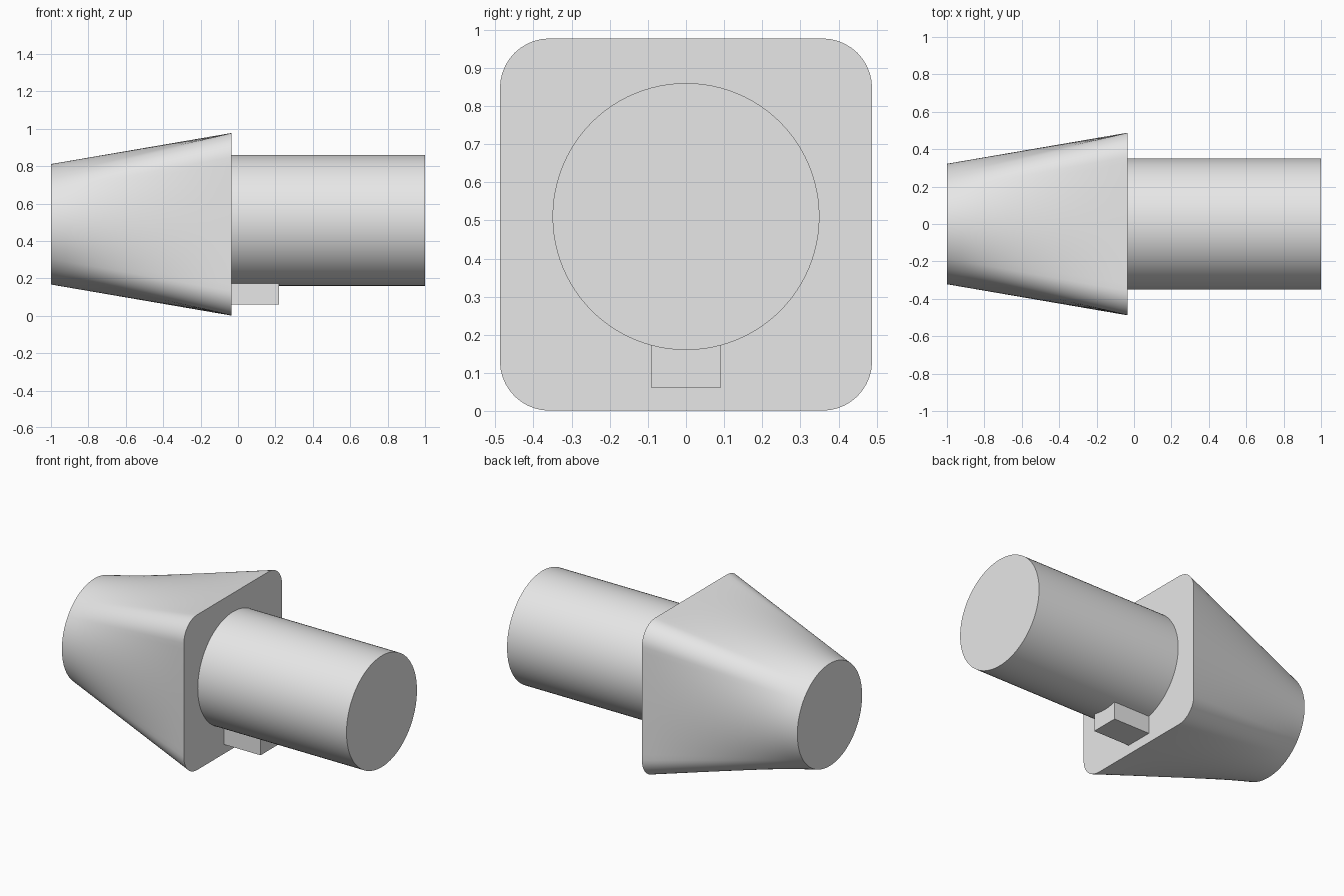
import bpy, bmesh, math

if "Cube" in bpy.data.objects:
    bpy.data.objects.remove(bpy.data.objects["Cube"])

grey = bpy.data.materials.new("light_grey")
grey.diffuse_color = (0.8, 0.8, 0.8, 1)
grey.use_nodes = True
grey.node_tree.nodes["Principled BSDF"].inputs["Base Color"].default_value = grey.diffuse_color

X_END, X_STEP, X_TIP = -1.0, -0.035, 1.0
HALF, CORNER, END_R, MID_Z = 0.488, 0.13, 0.322, 0.489


def finish(ob, name, smooth=True):
    ob.name = name
    ob.data.materials.clear()
    ob.data.materials.append(grey)
    if smooth:
        bpy.ops.object.select_all(action='DESELECT')
        ob.select_set(True)
        bpy.context.view_layer.objects.active = ob
        bpy.ops.object.shade_smooth_by_angle(angle=math.radians(30))


def section_pairs(n_flat=20, n_arc=10):
    """Matching points on the end circle and rounded square, by arc length."""
    flat = HALF - CORNER
    arc = CORNER * math.pi / 2
    quarter = 2 * flat + arc
    steps = [2 * flat * i / n_flat for i in range(n_flat)]
    steps += [2 * flat + arc * i / n_arc for i in range(n_arc)]
    pairs = []
    for q in range(4):
        turn = q * math.pi / 2
        c, s = math.cos(turn), math.sin(turn)
        for d in steps:
            if d < 2 * flat:
                u, v = HALF, d - flat
            else:
                a = (d - 2 * flat) / CORNER
                u, v = flat + CORNER * math.cos(a), flat + CORNER * math.sin(a)
            t = turn + (d - flat) / quarter * math.pi / 2
            pairs.append(((END_R * math.cos(t), END_R * math.sin(t)),
                          (u * c - v * s, u * s + v * c)))
    return pairs


# Tapered head: round end lofted into a rounded square
bm = bmesh.new()
pairs = section_pairs()
rings = []
for k in range(13):
    f = k / 12
    rings.append([bm.verts.new((X_END + f * (X_STEP - X_END),
                                a[0] + f * (b[0] - a[0]),
                                MID_Z + a[1] + f * (b[1] - a[1])))
                  for a, b in pairs])
n = len(pairs)
for r0, r1 in zip(rings, rings[1:]):
    for i in range(n):
        j = (i + 1) % n
        bm.faces.new((r0[i], r0[j], r1[j], r1[i]))
bm.faces.new(rings[0])
bm.faces.new(rings[-1])
bmesh.ops.recalc_face_normals(bm, faces=bm.faces)
mesh = bpy.data.meshes.new("tapered_head")
bm.to_mesh(mesh)
bm.free()
head = bpy.data.objects.new("tapered_head", mesh)
bpy.context.collection.objects.link(head)
finish(head, "tapered_head")

# Round shaft
bpy.ops.mesh.primitive_cylinder_add(
    vertices=96, radius=0.35, depth=X_TIP - X_STEP,
    location=((X_TIP + X_STEP) / 2, 0, 0.51), rotation=(0, math.pi / 2, 0))
finish(bpy.context.object, "shaft")

# Locating key under the shaft
bpy.ops.mesh.primitive_cube_add(size=1, location=((X_STEP + 0.22) / 2, 0, 0.13))
key = bpy.context.object
key.scale = (0.22 - X_STEP, 0.18, 0.14)
finish(key, "locating_key", smooth=False)
